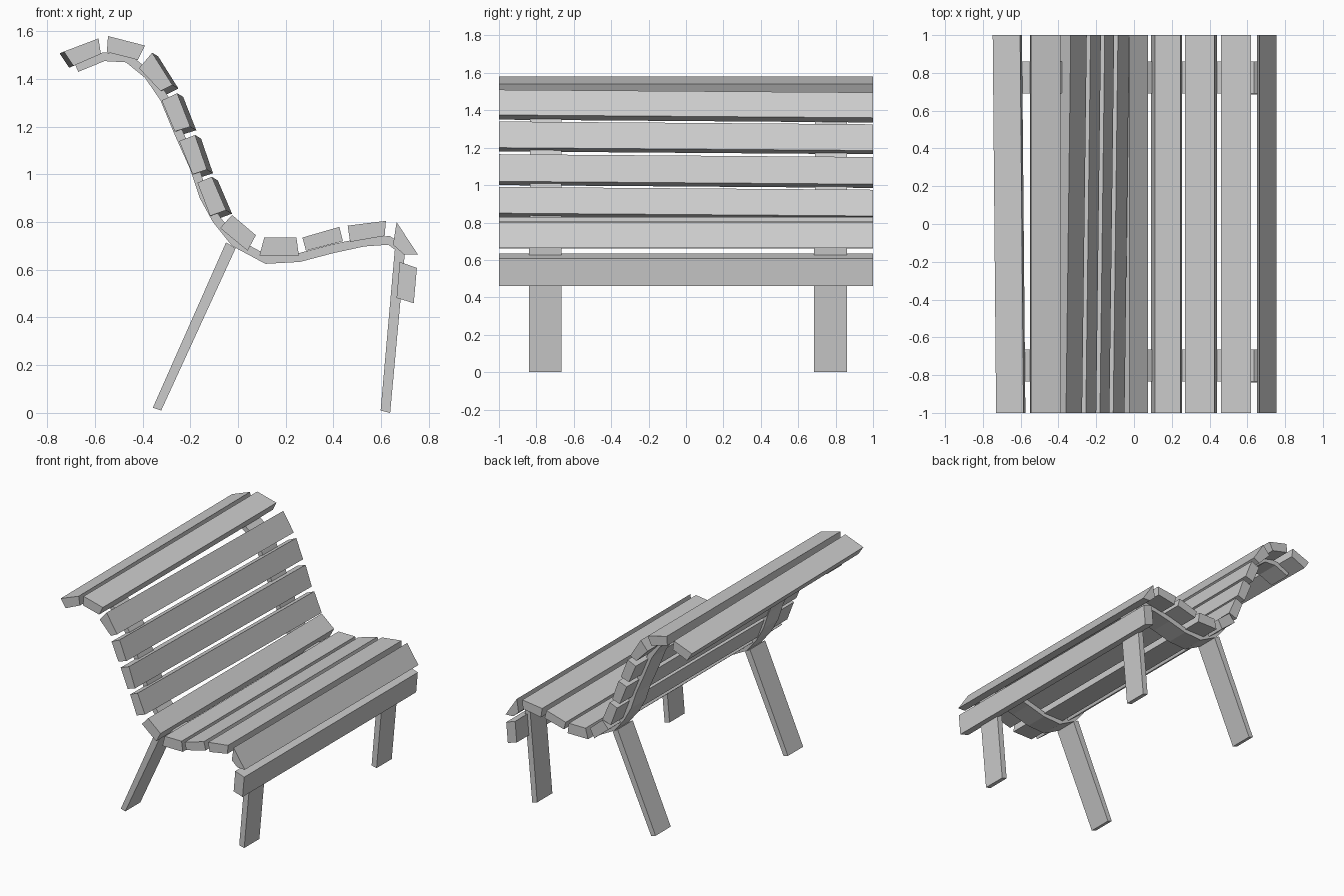
import bpy
from mathutils import Vector

cube = bpy.data.objects.get("Cube")
if cube:
    bpy.data.objects.remove(cube, do_unlink=True)

grey = bpy.data.materials.new("plain grey")
grey.use_nodes = True
colour = (0.6, 0.6, 0.6, 1)
grey.diffuse_color = colour
grey.node_tree.nodes["Principled BSDF"].inputs["Base Color"].default_value = colour


def extrude_profile(name, profile, y_near, y_far, skew=(0, 0)):
    """Extrude an (x, z) outline along y; skew shifts the far end."""
    count = len(profile)
    near = [(x, y_near, z) for x, z in profile]
    far = [(x + skew[0], y_far, z + skew[1]) for x, z in profile]
    sides = [(i, (i + 1) % count, (i + 1) % count + count, i + count)
             for i in range(count)]
    caps = [tuple(range(count)), tuple(reversed(range(count, count * 2)))]
    mesh = bpy.data.meshes.new(name)
    mesh.from_pydata(near + far, [], [tuple(reversed(f)) for f in sides] + caps)
    # Outlines run clockwise as seen from the front, so turn the faces outward
    mesh.flip_normals()
    mesh.materials.append(grey)
    obj = bpy.data.objects.new(name, mesh)
    bpy.context.collection.objects.link(obj)
    return obj


def thicken(path, thickness):
    """Turn an open path into a closed strip outline, offset to its left."""
    points = [Vector(p) for p in path]
    inner = []
    for i, point in enumerate(points):
        along = points[min(i + 1, len(points) - 1)] - points[max(i - 1, 0)]
        normal = Vector((-along.y, along.x)).normalized()
        inner.append(point + normal * thickness)
    return [tuple(p) for p in inner + points[::-1]]


# Slat cross-sections, clockwise, with the drift of the far end
still, lean, droop = (0, 0), (0.025, -0.015), (-0.018, -0.008)
slats = {
    "headrest_back_slat": (droop, [(-.73, 1.515), (-.585, 1.57), (-.575, 1.505), (-.69, 1.455)]),
    "headrest_front_slat": (still, [(-.545, 1.58), (-.39, 1.54), (-.42, 1.48), (-.55, 1.513)]),
    "backrest_slat_top": (lean, [(-.415, 1.445), (-.36, 1.51), (-.275, 1.375), (-.325, 1.35)]),
    "backrest_slat_upper": (lean, [(-.32, 1.31), (-.255, 1.34), (-.2, 1.2), (-.265, 1.18)]),
    "backrest_slat_middle": (lean, [(-.247, 1.14), (-.18, 1.165), (-.13, 1.02), (-.19, 1)]),
    "backrest_slat_lower": (lean, [(-.17, .965), (-.11, .99), (-.05, .85), (-.117, .826)]),
    "backrest_slat_bottom": (still, [(-.075, .775), (-.025, .83), (.075, .745), (.04, .68)]),
    "seat_slat_back": (still, [(.09, .66), (.11, .735), (.245, .735), (.255, .66)]),
    "seat_slat_middle": (still, [(.27, .735), (.425, .78), (.44, .72), (.285, .68)]),
    "seat_slat_front": (still, [(.46, .785), (.62, .805), (.615, .742), (.47, .717)]),
    "seat_nose_slat": (still, [(.665, .8), (.755, .663), (.695, .665), (.65, .705)]),
    "front_apron_slat": (still, [(.678, .633), (.75, .608), (.737, .46), (.665, .482)]),
}
for name, (skew, outline) in slats.items():
    extrude_profile(name, outline, -1, 1, skew)

# Curved support strips and legs, one set per side
support = thicken([
    (-.67, 1.43), (-.56, 1.475), (-.47, 1.47), (-.39, 1.405), (-.325, 1.31),
    (-.265, 1.165), (-.2, 1.02), (-.16, .9), (-.105, .8), (-.025, .7),
    (.115, .625), (.26, .633), (.4, .67), (.53, .698), (.63, .705), (.67, .675),
], 0.037)
rear_leg = [(-.05, .715), (-.01, .69), (-.322, .01), (-.357, .022)]
front_leg = [(.658, .69), (.7, .675), (.638, 0), (.598, .01)]

for side, centre in (("right", -0.75), ("left", 0.775)):
    extrude_profile(side + "_support", support, centre - 0.085, centre + 0.085)
    extrude_profile(side + "_rear_leg", rear_leg, centre - 0.09, centre + 0.085)
    extrude_profile(side + "_front_leg", front_leg, centre - 0.09, centre + 0.085)
